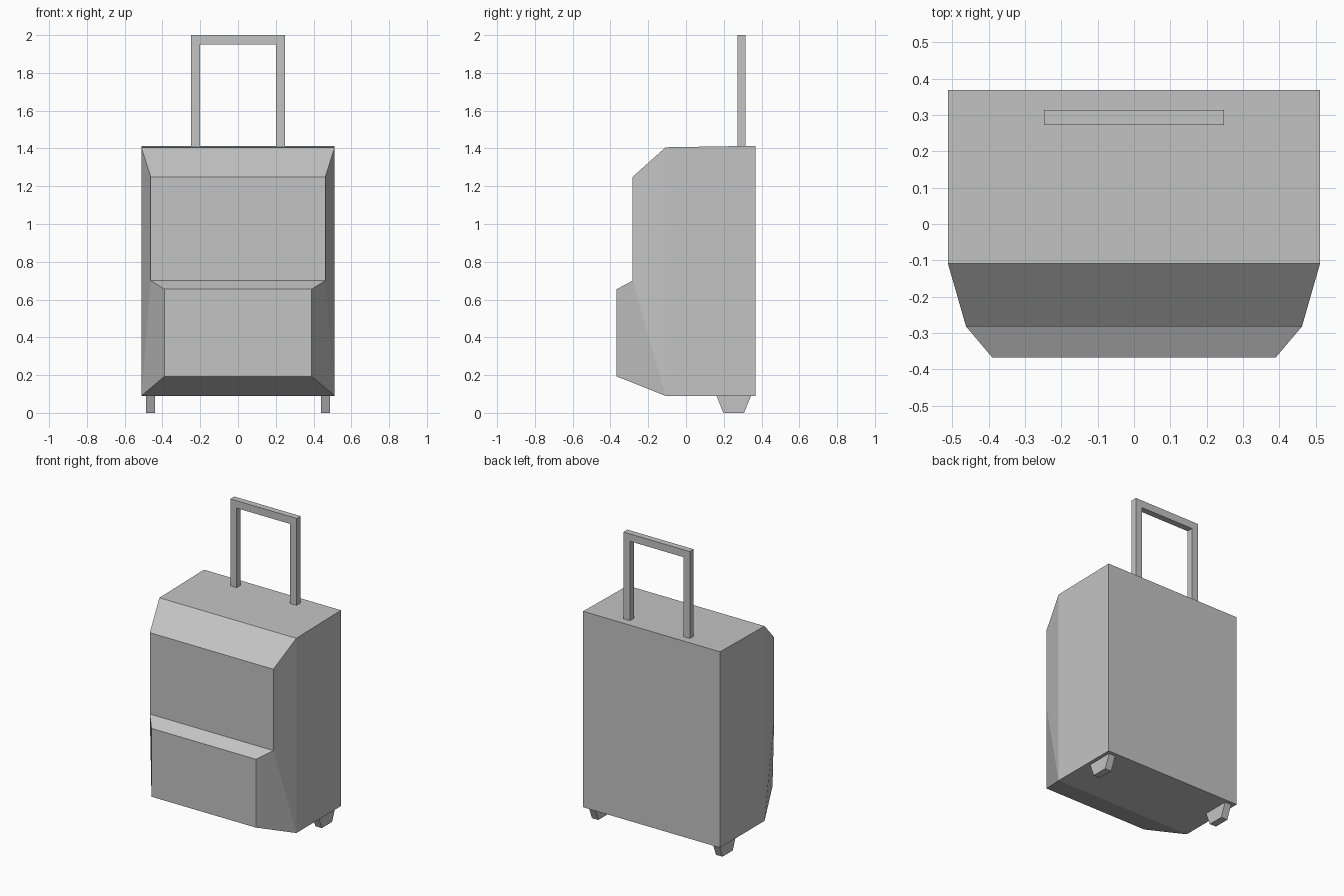
import bpy
import bmesh

if "Cube" in bpy.data.objects:
    bpy.data.objects.remove(bpy.data.objects["Cube"])

grey = bpy.data.materials.new("grey")
grey.use_nodes = True
COLOUR = (0.55, 0.55, 0.55, 1)
grey.diffuse_color = COLOUR
grey.node_tree.nodes["Principled BSDF"].inputs["Base Color"].default_value = COLOUR


def strip_solid(name, left, right, side_faces):
    """Join two matching outlines with a strip, then close both sides."""
    bm = bmesh.new()
    a = [bm.verts.new(p) for p in left]
    b = [bm.verts.new(p) for p in right]
    n = len(a)
    for i in range(n):
        j = (i + 1) % n
        bm.faces.new((a[i], a[j], b[j], b[i]))
    for side in (a, b):
        for face in side_faces:
            bm.faces.new([side[i] for i in face])
    bmesh.ops.recalc_face_normals(bm, faces=bm.faces)
    mesh = bpy.data.meshes.new(name)
    bm.to_mesh(mesh)
    bm.free()
    mesh.materials.append(grey)
    obj = bpy.data.objects.new(name, mesh)
    bpy.context.collection.objects.link(obj)
    return obj


# Case: side outline as (half width, y, z), mirrored across x
outline = [
    (0.512, 0.368, 0.09), (0.512, 0.368, 1.414),
    (0.512, -0.108, 1.406), (0.462, -0.282, 1.25),
    (0.462, -0.282, 0.70), (0.39, -0.367, 0.655),
    (0.39, -0.367, 0.193), (0.512, -0.108, 0.09),
]
strip_solid("suitcase_body", outline, [(-x, y, z) for x, y, z in outline],
            [(0, 1, 2, 7), (2, 3, 4, 7), (4, 5, 6, 7)])

# Pull handle: U-shaped outline with thickness in y
handle = [(-0.248, 1.40), (-0.248, 2.0), (0.248, 2.0), (0.248, 1.40),
          (0.2, 1.40), (0.2, 1.95), (-0.2, 1.95), (-0.2, 1.40)]
strip_solid("pull_handle",
            [(x, 0.272, z) for x, z in handle],
            [(x, 0.314, z) for x, z in handle],
            [(0, 1, 6, 7), (1, 2, 5, 6), (2, 3, 4, 5)])

# Tapered feet under the back corners
foot = [(0.16, 0.095), (0.198, 0), (0.308, 0), (0.346, 0.095)]
for name, s in (("left_foot", 1), ("right_foot", -1)):
    strip_solid(name,
                [(s * 0.44, y, z) for y, z in foot],
                [(s * 0.488, y, z) for y, z in foot],
                [(0, 1, 2, 3)])
